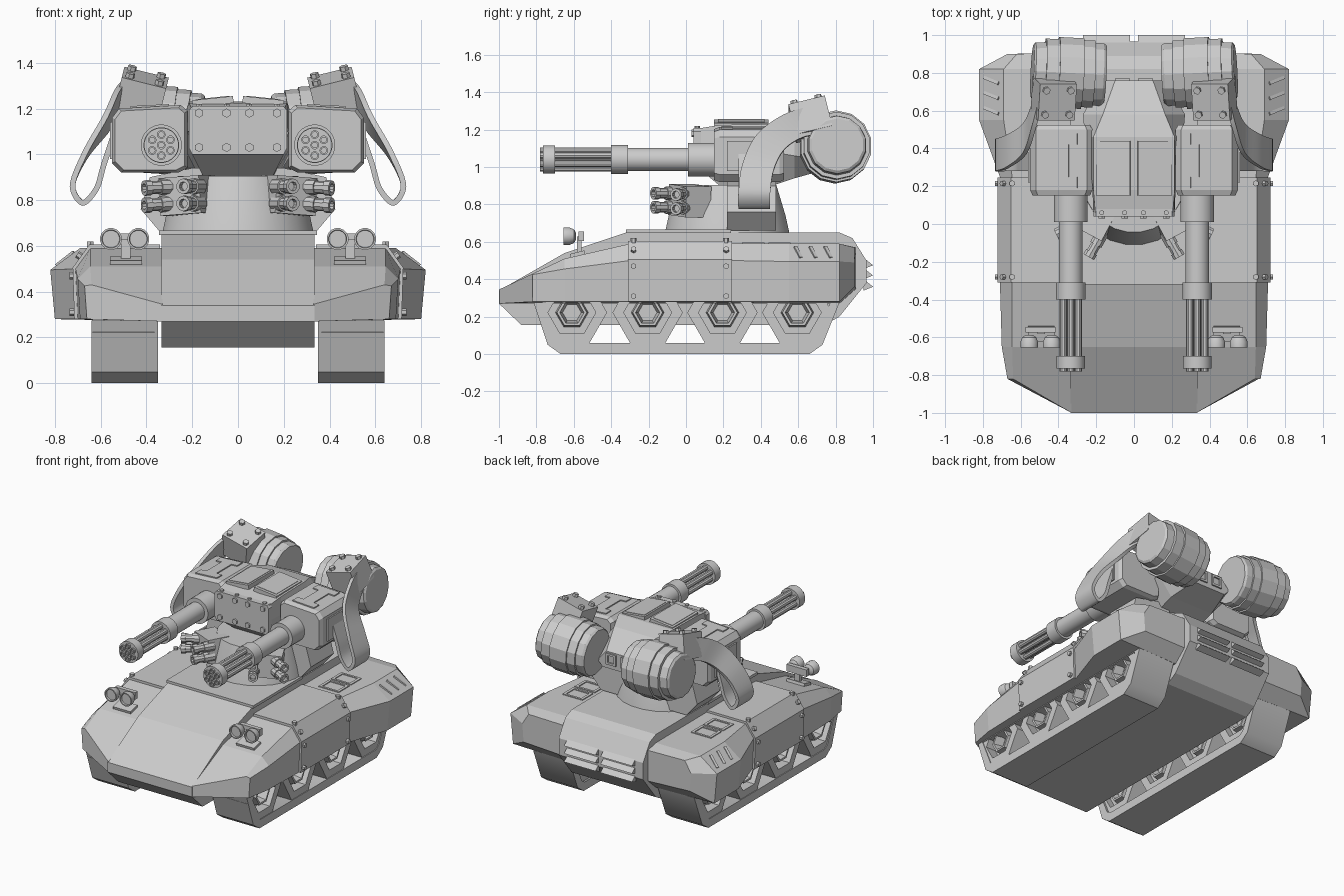
import bpy, bmesh
from math import pi, cos, sin, radians
from mathutils import Vector as V, Matrix, Euler

if "Cube" in bpy.data.objects:
    bpy.data.objects.remove(bpy.data.objects["Cube"])


def finish(name, bm, mirror=True, smooth=False):
    bmesh.ops.recalc_face_normals(bm, faces=bm.faces[:])
    me = bpy.data.meshes.new(name)
    bm.to_mesh(me)
    bm.free()
    ob = bpy.data.objects.new(name, me)
    bpy.context.collection.objects.link(ob)
    if smooth:
        bpy.ops.object.select_all(action='DESELECT')
        ob.select_set(True)
        bpy.context.view_layer.objects.active = ob
        bpy.ops.object.shade_smooth_by_angle(angle=radians(35))
    if mirror:
        m = ob.modifiers.new("mirror", 'MIRROR')
        m.use_mirror_merge = False
    return ob


def loft(bm, sections, loop=False):
    """Skin a list of equal-length point rings; cap the ends unless looped."""
    rings = [[bm.verts.new(p) for p in s] for s in sections]
    n = len(rings[0])
    pairs = list(zip(rings, rings[1:])) + ([(rings[-1], rings[0])] if loop else [])
    for a, b in pairs:
        for i in range(n):
            j = (i + 1) % n
            bm.faces.new((a[i], a[j], b[j], b[i]))
    if not loop:
        bm.faces.new(rings[0])
        bm.faces.new(rings[-1])


def at(profile, axis, t):
    return [V((t, p, q)) if axis == 'x' else V((p, t, q)) for p, q in profile]


def prism(bm, profile, axis, a, b):
    loft(bm, [at(profile, axis, a), at(profile, axis, b)])


def ring(bm, outer, inner, a, b, axis='x'):
    loft(bm, [at(outer, axis, a), at(outer, axis, b), at(inner, axis, b), at(inner, axis, a)], True)


def poly(c, r, n, ph=0.0):
    return [(c[0] + r * cos(ph + 2 * pi * i / n), c[1] + r * sin(ph + 2 * pi * i / n)) for i in range(n)]


def lathe(bm, origin, direction, steps, n):
    """Rings of given (distance, radius) along a direction."""
    q = V(direction).normalized().to_track_quat('Z', 'Y')
    loft(bm, [[V(origin) + q @ V((x, y, t)) for x, y in poly((0, 0), r, n, pi / n)] for t, r in steps])


def box(bm, c, size, rot=(0, 0, 0)):
    m = Matrix.LocRotScale(V(c), Euler([radians(a) for a in rot]), V(size))
    bmesh.ops.create_cube(bm, size=1, matrix=m)
    return m


def bolt(bm, p, d, r=0.016, h=0.015):
    lathe(bm, p, d, [(-0.01, r), (h, r)], 6)


# central hull
bm = bmesh.new()
prism(bm, [(-1, .27), (-1, .34), (-.65, .54), (-.32, .65), (.82, .65), (.89, .62), (.965, .5),
           (.965, .38), (.82, .2), (.74, .155), (-.88, .155)], 'x', -.335, .335)
finish("central_hull", bm, False)

# side hulls: lofted sections (y inner, y outer, x bottom, x shoulder, z shoulder, x top, z top, z inner)
bm = bmesh.new()
secs = []
for yi, yo, xb, xs, zs, xt, zt, zi in [(-1, -.82, .66, .67, .425, .64, .43, .345),
                                       (-.65, -.65, .69, .70, .455, .645, .51, .51),
                                       (-.3, -.3, .70, .71, .5, .645, .59, .59),
                                       (.25, .25, .70, .71, .5, .645, .59, .59),
                                       (.55, .55, .80, .82, .495, .69, .59, .59),
                                       (.82, .82, .80, .82, .495, .69, .59, .59),
                                       (.91, .90, .66, .67, .49, .62, .57, .57)]:
    zb = .28 if yi < .9 else .36
    secs.append([V((.33, yi, zb - .01)), V((xb, yo, zb)), V((xs, yo, zs)), V((xt, yo, zt)), V((.33, yi, zi))])
loft(bm, secs)
finish("side_hull", bm)

# bolted side armour panels
bm = bmesh.new()
prism(bm, [(.34, .605), (.65, .605), (.722, .505), (.715, .28), (.34, .28)], 'y', -.31, .245)
for y in (-.28, .215):
    for z in (.31, .47):
        bolt(bm, (.72, y, z), (1, 0, 0))
    bolt(bm, (.69, y, .555), (1, 0, .7))
    bolt(bm, (.645, y, .605), (0, 0, 1))
finish("armour_panel", bm)

# deck vents, side slots and rear louvres
bm = bmesh.new()
for y in (.36, .5):
    ring(bm, [(.43, y - .06), (.59, y - .06), (.59, y + .06), (.43, y + .06)],
         [(.45, y - .045), (.57, y - .045), (.57, y + .045), (.45, y + .045)], 0, .008)
for v in bm.verts:
    v.co = (v.co.y, v.co.z, v.co.x + .588)
for y in (.6, .68, .76):
    box(bm, (.755, y, .545), (.10, .018, .01), (0, 36, 22))
for z in (.485, .43, .37):
    prism(bm, [(.95, z + .03), (1, z - .01), (.95, z - .03)], 'x', .02, .27)
finish("vents", bm)

# tracks and hexagonal wheels with recessed centres
bm = bmesh.new()
ring(bm, [(-.815, .275), (-.74, .05), (-.67, 0), (.66, 0), (.73, .05), (.82, .275)],
     [(-.77, .27), (-.69, .08), (-.66, .06), (.65, .06), (.68, .08), (.77, .27)], .35, .64)
finish("track", bm, smooth=True)
bm = bmesh.new()
for y in (-.61, -.205, .195, .595):
    c = (y, .222)
    ring(bm, poly(c, .188, 6), poly(c, .128, 6), .365, .635)
    prism(bm, poly(c, .13, 6), 'x', .42, .56)
    for x0, x1 in ((.56, .625), (.42, .375)):
        loft(bm, [at(poly(c, .088, 6), 'x', x0), at(poly(c, .08, 6), 'x', x1), at(poly(c, .065, 6), 'x', x1),
                  at(poly(c, .05, 6), 'x', x0)], True)
finish("wheel", bm)

# headlights
bm = bmesh.new()
box(bm, (.49, -.58, .535), (.14, .08, .02), (14, 0, 0))
box(bm, (.49, -.57, .58), (.04, .025, .1))
box(bm, (.495, -.56, .63), (.16, .03, .05))
for x in (.435, .555):
    lathe(bm, (x, -.655, .63), (0, 1, 0), [(.012, .032), (.012, .038), (0, .04), (0, .048), (.03, .048),
                                           (.055, .038), (.068, .018)], 16)
finish("headlight", bm, smooth=True)

# turret plate, conical neck and side brackets
bm = bmesh.new()
box(bm, (0, -.04, .657), (.69, .56, .02))
finish("turret_plate", bm, False)
bm = bmesh.new()
lathe(bm, (0, .22, .65), (0, 0, 1), [(0, .335), (.09, .315), (.255, .265)], 24)
finish("turret_neck", bm, False, True)
bm = bmesh.new()
prism(bm, [(.1, .66), (.34, .66), (.425, .76), (.385, .9), (.2, .94), (.1, .94)], 'y', .22, .48)
finish("neck_bracket", bm)

# upper turret body: mirrored six-point sections along y
bm = bmesh.new()
secs = []
for y, wb, zb, wm, zm, wt, zt in [(.06, .2, 1.0, .215, 1.1, .205, 1.205), (.18, .15, .9, .22, 1.1, .215, 1.225),
                                  (.46, .17, .9, .26, 1.08, .215, 1.23), (.58, .17, .94, .27, 1.06, .165, 1.2),
                                  (.76, .13, .99, .17, 1.03, .1, 1.11)]:
    half = [(wb, zb), (wm, zm), (wt, zt)]
    secs.append([V((x, y, z)) for x, z in half] + [V((-x, y, z)) for x, z in reversed(half)])
loft(bm, secs)
finish("turret_body", bm, False)

# front plate with bolts, hatches, rear ports
bm = bmesh.new()
prism(bm, [(0, 1.0), (.2, 1.0), (.215, 1.03), (.215, 1.19), (.2, 1.21), (0, 1.21)], 'y', .04, .08)
for x in (.05, .17):
    for z in (1.03, 1.18):
        bolt(bm, (x, .045, z), (0, -1, 0), .02)
    bolt(bm, (x, .06, 1.205), (0, 0, 1), .014)
box(bm, (.11, .295, 1.23), (.18, .29, .03), (0, 6, 0))
box(bm, (.11, .295, 1.238), (.15, .25, .02), (0, 6, 0))
ring(bm, [(.02, 1.02), (.1, 1.02), (.1, 1.1), (.02, 1.1)], [(.035, 1.035), (.085, 1.035), (.085, 1.085), (.035, 1.085)],
     .74, .77, 'y')
finish("turret_fittings", bm)

# gun housings
bm = bmesh.new()
pod = [(.22, .94), (.26, .92), (.51, .92), (.55, .96), (.55, 1.16), (.52, 1.2), (.25, 1.215), (.22, 1.19)]
small = [(.385 + (x - .385) * .92, 1.065 + (z - 1.065) * .92) for x, z in pod]
loft(bm, [at(small, 'y', .15), at(pod, 'y', .18), at(pod, 'y', .5), at(small, 'y', .525)])
for y, w, d in ((.45, .17, .06), (.22, .17, .06), (.335, .08, .17)):
    box(bm, (.385, y, 1.205), (w, d, .02), (0, 3, 0))
box(bm, (.55, .34, 1.06), (.02, .24, .16))
finish("gun_housing", bm)

# rotary gun barrels
GX, GZ = .335, 1.04
bm = bmesh.new()
lathe(bm, (GX, .2, GZ), (0, -1, 0), [(0, .09), (.19, .09), (.19, .063), (.51, .063), (.51, .078), (.6, .078)], 24)
lathe(bm, (GX, -.7, GZ), (0, -1, 0), [(0, .076), (.065, .076)], 24)
for cx, cz in [(GX, GZ)] + poly((GX, GZ), .046, 6, pi / 6):
    ring(bm, poly((cx, cz), .019, 10), poly((cx, cz), .012, 10), -.38, -.78, 'y')
finish("rotary_gun", bm, smooth=True)

# rocket launchers: one pair of tubes forward, one pair outward
bm = bmesh.new()
box(bm, (.22, .02, .82), (.2, .15, .165), (0, 4, 28))
for x, y, d, back in ((.165, -.045, (.5, -.87, 0), 0), (.275, .01, (.87, -.42, -.05), -.02)):
    for z in (.785, .86):
        lathe(bm, (x, y, z), d, [(back, .035), (.075, .035), (.075, .028), (.12, .028),
                                 (.12, .034), (.15, .034), (.15, .02), (.125, .02)], 10)
finish("rocket_launcher", bm)

# ammunition drums
bm = bmesh.new()
a, b = V((.155, .79, 1.095)), V((.54, .81, 1.12))
lathe(bm, a, b - a, [(0, .16), (.015, .17), (.06, .17), (.06, .182), (.12, .182), (.12, .192), (.25, .192),
                     (.25, .18), (.32, .18), (.32, .16), (.375, .155), (.385, .14)], 14)
finish("ammo_drum", bm)

# drum outlet blocks
bm = bmesh.new()
m = box(bm, (.425, .665, 1.255), (.2, .2, .17), (14, -14, 0))
up = (m.to_3x3() @ V((0, 0, 1))).normalized()
for x in (-.33, .33):
    for y in (-.33, .33):
        bolt(bm, m @ V((x, y, .5)), up, .02, .02)
finish("drum_outlet", bm)

# curved ammunition belts: x, then (y, z) of both edges
path = [(.50, .68, 1.33, .76, 1.17), (.54, .52, 1.28, .64, 1.165), (.59, .375, 1.17, .53, 1.1),
        (.68, .30, 1.01, .47, .99), (.735, .28, .86, .45, .86), (.68, .28, .775, .45, .775),
        (.61, .28, .84, .45, .84), (.575, .28, .95, .45, .95), (.535, .28, 1.07, .45, 1.07)]
bm = bmesh.new()
prev = None
for i in range(len(path) - 1):
    p = [path[min(max(i + k, 0), len(path) - 1)] for k in (-1, 0, 1, 2)]
    for s in range(6 if i < len(path) - 2 else 7):
        t = s / 6
        w = [(-t + 2 * t**2 - t**3) / 2, (2 - 5 * t**2 + 3 * t**3) / 2,
             (t + 4 * t**2 - 3 * t**3) / 2, (t**3 - t**2) / 2]
        x, y0, z0, y1, z1 = [sum(w[k] * p[k][c] for k in range(4)) for c in range(5)]
        cur = bm.verts.new((x, y0, z0)), bm.verts.new((x, y1, z1))
        if prev:
            bm.faces.new((prev[0], prev[1], cur[1], cur[0]))
        prev = cur
bmesh.ops.recalc_face_normals(bm, faces=bm.faces[:])
bmesh.ops.solidify(bm, geom=bm.faces[:], thickness=.024)
finish("ammo_belt", bm, smooth=True)
